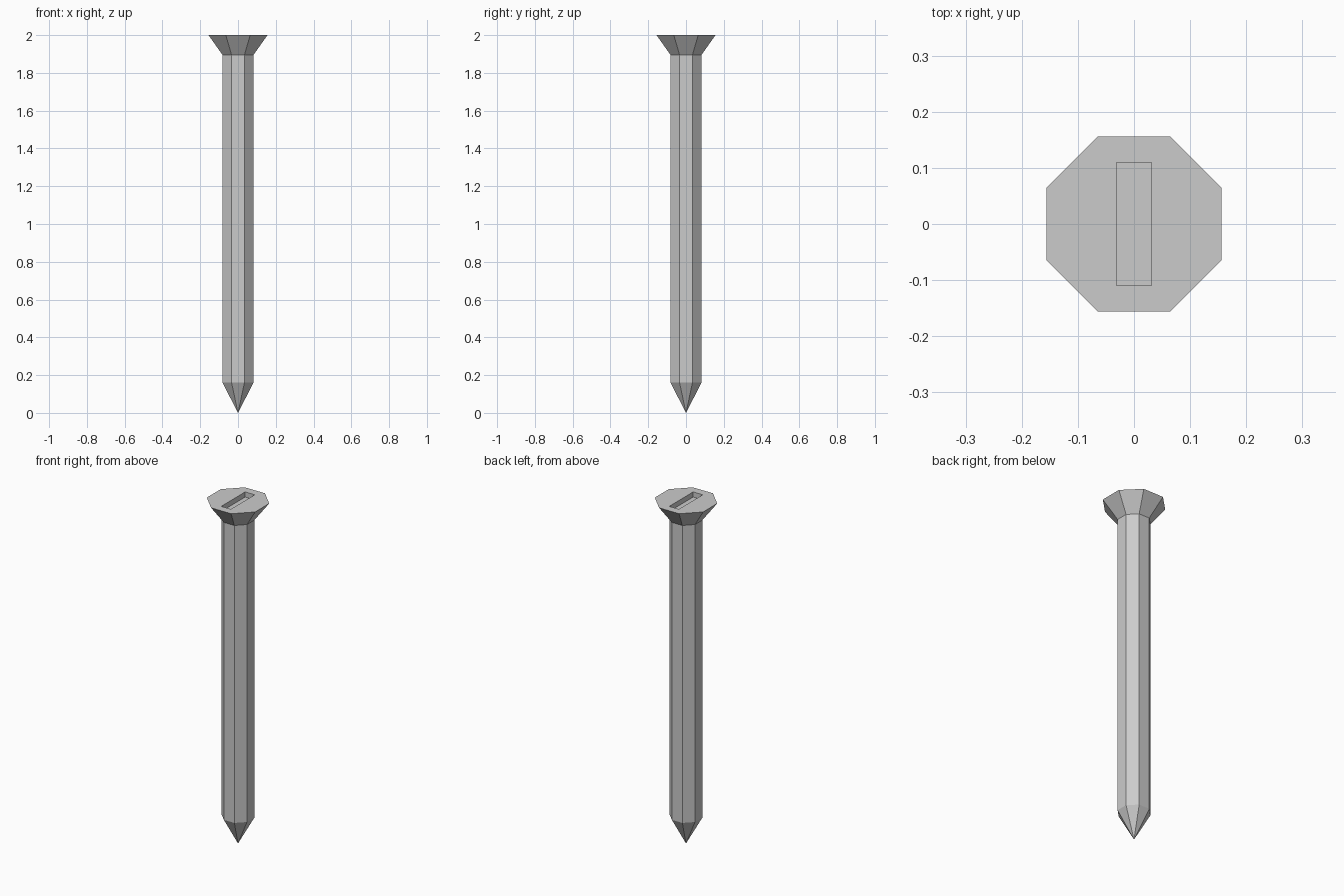
import bpy, bmesh, math

if "Cube" in bpy.data.objects:
    bpy.data.objects.remove(bpy.data.objects["Cube"])

SIDES = 8
# (apothem, z) profile of the octagonal body above the pointed tip
PROFILE = [(0.082, 0.16), (0.082, 1.895), (0.156, 2.0)]


def ring(bm, apothem, z):
    r = apothem / math.cos(math.pi / SIDES)
    angles = [(i + 0.5) * 2 * math.pi / SIDES for i in range(SIDES)]
    return [bm.verts.new((r * math.cos(a), r * math.sin(a), z)) for a in angles]


# Screw body: tip, shaft and flared head in one closed skin
bm = bmesh.new()
tip = bm.verts.new((0, 0, 0))
rings = [ring(bm, a, z) for a, z in PROFILE]
for i in range(SIDES):
    j = (i + 1) % SIDES
    bm.faces.new((tip, rings[0][j], rings[0][i]))
    for lo, hi in zip(rings, rings[1:]):
        bm.faces.new((lo[i], lo[j], hi[j], hi[i]))
bm.faces.new(rings[-1])
bmesh.ops.recalc_face_normals(bm, faces=bm.faces)
mesh = bpy.data.meshes.new("screw")
bm.to_mesh(mesh)
bm.free()
screw = bpy.data.objects.new("screw", mesh)
bpy.context.collection.objects.link(screw)

# Driver slot, cut into the head
SLOT_DEPTH = 0.03
bpy.ops.mesh.primitive_cube_add(size=1, location=(0, 0, 2.0))
cutter = bpy.context.object
cutter.name = "slot_cutter"
cutter.scale = (0.062, 0.22, 2 * SLOT_DEPTH)
cutter.hide_render = True
cutter.display_type = 'WIRE'
cut = screw.modifiers.new("slot", 'BOOLEAN')
cut.operation = 'DIFFERENCE'
cut.solver = 'EXACT'
cut.object = cutter
